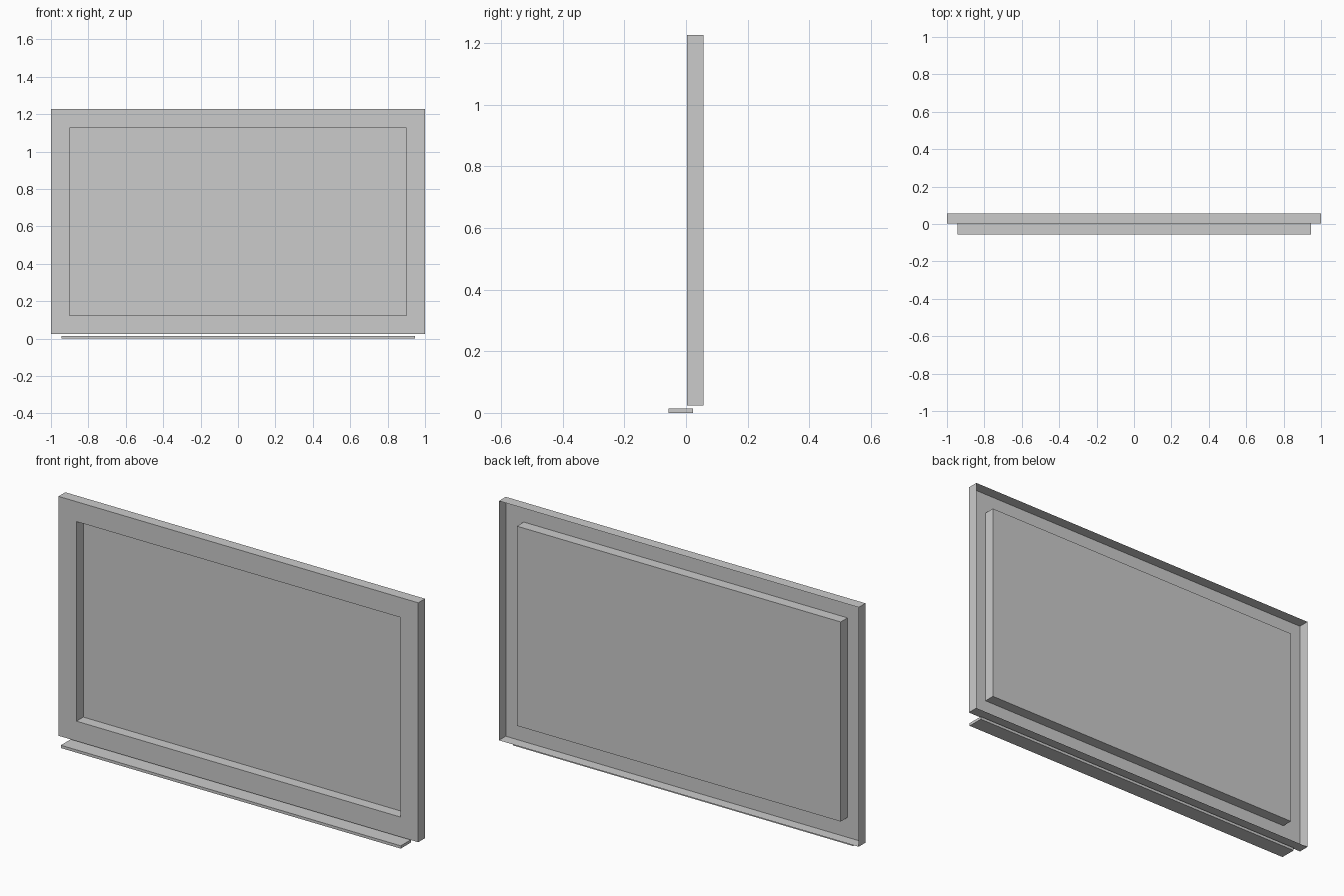
import bpy, bmesh

if "Cube" in bpy.data.objects:
    bpy.data.objects.remove(bpy.data.objects["Cube"])

FRONT, BACK = 0.003, 0.057


def make_object(name, bm):
    mesh = bpy.data.meshes.new(name)
    bm.to_mesh(mesh)
    bm.free()
    obj = bpy.data.objects.new(name, mesh)
    bpy.context.collection.objects.link(obj)
    return obj


def rect_ring(bm, half_w, z0, z1, y):
    corners = [(-half_w, z0), (half_w, z0), (half_w, z1), (-half_w, z1)]
    return [bm.verts.new((x, y, z)) for x, z in corners]


# Pressed panel: outer rim, front border, recess walls, recessed board (open channel behind)
bm = bmesh.new()
outer, inner = (1.0, 0.024, 1.227), (0.9, 0.124, 1.127)
rings = [rect_ring(bm, *size, y) for size, y in
         [(outer, BACK), (outer, FRONT), (inner, FRONT), (inner, BACK)]]
for a, b in zip(rings, rings[1:]):
    for i in range(4):
        j = (i + 1) % 4
        bm.faces.new((a[i], a[j], b[j], b[i]))
bm.faces.new(rings[-1])
make_object("board_panel", bm)

# Thin tray under the front edge
bm = bmesh.new()
bmesh.ops.create_cube(bm, size=1)
bmesh.ops.scale(bm, vec=(1.89, 0.08, 0.014), verts=bm.verts)
bmesh.ops.translate(bm, vec=(0, -0.017, 0.007), verts=bm.verts)
make_object("tray", bm)
